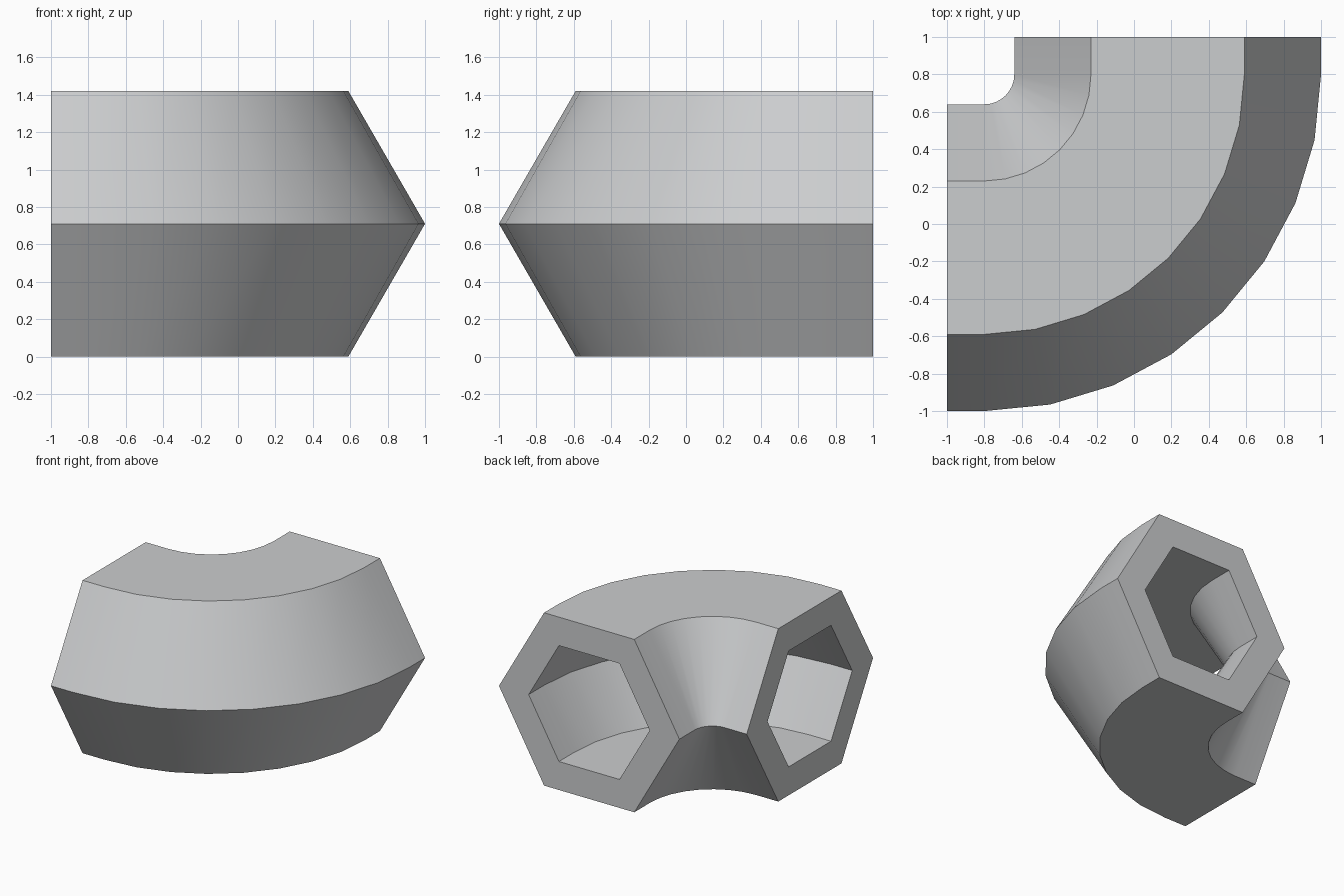
import bpy, bmesh
from math import sin, cos, pi, radians
from mathutils import Vector

cube = bpy.data.objects.get("Cube")
if cube:
    bpy.data.objects.remove(cube, do_unlink=True)

OUTER, INNER = 0.82, 0.55      # hexagon radii of the outside and the bore
STRAIGHT = 0.2                 # straight run at each opening
BEND = 0.98                    # centreline radius of the bend
STEPS = 8
HEIGHT = OUTER * sin(pi / 3)   # centreline height

# Grey material
grey = bpy.data.materials.new("grey")
grey.use_nodes = True
colour = (0.6, 0.61, 0.62, 1)
grey.diffuse_color = colour
grey.node_tree.nodes["Principled BSDF"].inputs["Base Color"].default_value = colour

# Stations along the path: bend centre shift and outward direction
pivot = Vector((STRAIGHT - 1, 1 - STRAIGHT, 0))
stations = [(pivot - Vector((STRAIGHT, 0, 0)), 0)]
stations += [(pivot, pi / 2 * i / STEPS) for i in range(STEPS + 1)]
stations += [(pivot + Vector((0, STRAIGHT, 0)), pi / 2)]


def hexagon(bm, origin, angle, radius):
    """Hexagonal ring standing across the path."""
    out = Vector((sin(angle), -cos(angle), 0))
    up = Vector((0, 0, 1))
    return [bm.verts.new(origin + out * (BEND + radius * cos(k * pi / 3))
                         + up * (HEIGHT + radius * sin(k * pi / 3)))
            for k in range(6)]


def bridge(bm, a, b):
    for k in range(6):
        n = (k + 1) % 6
        bm.faces.new((a[k], a[n], b[n], b[k]))


# Hollow hexagonal elbow: outside, bore and the two end rims
bm = bmesh.new()
outside = [hexagon(bm, o, a, OUTER) for o, a in stations]
bore = [hexagon(bm, o, a, INNER) for o, a in stations]
for rings in (outside, bore):
    for a, b in zip(rings, rings[1:]):
        bridge(bm, a, b)
for end in (0, -1):
    bridge(bm, outside[end], bore[end])
bmesh.ops.recalc_face_normals(bm, faces=bm.faces)

mesh = bpy.data.meshes.new("hexagonal_elbow_pipe")
bm.to_mesh(mesh)
bm.free()
mesh.materials.append(grey)
elbow = bpy.data.objects.new("hexagonal_elbow_pipe", mesh)
bpy.context.collection.objects.link(elbow)

# Smooth round the bend, sharp along the hexagon edges
bpy.ops.object.select_all(action='DESELECT')
elbow.select_set(True)
bpy.context.view_layer.objects.active = elbow
bpy.ops.object.shade_smooth_by_angle(angle=radians(30))
